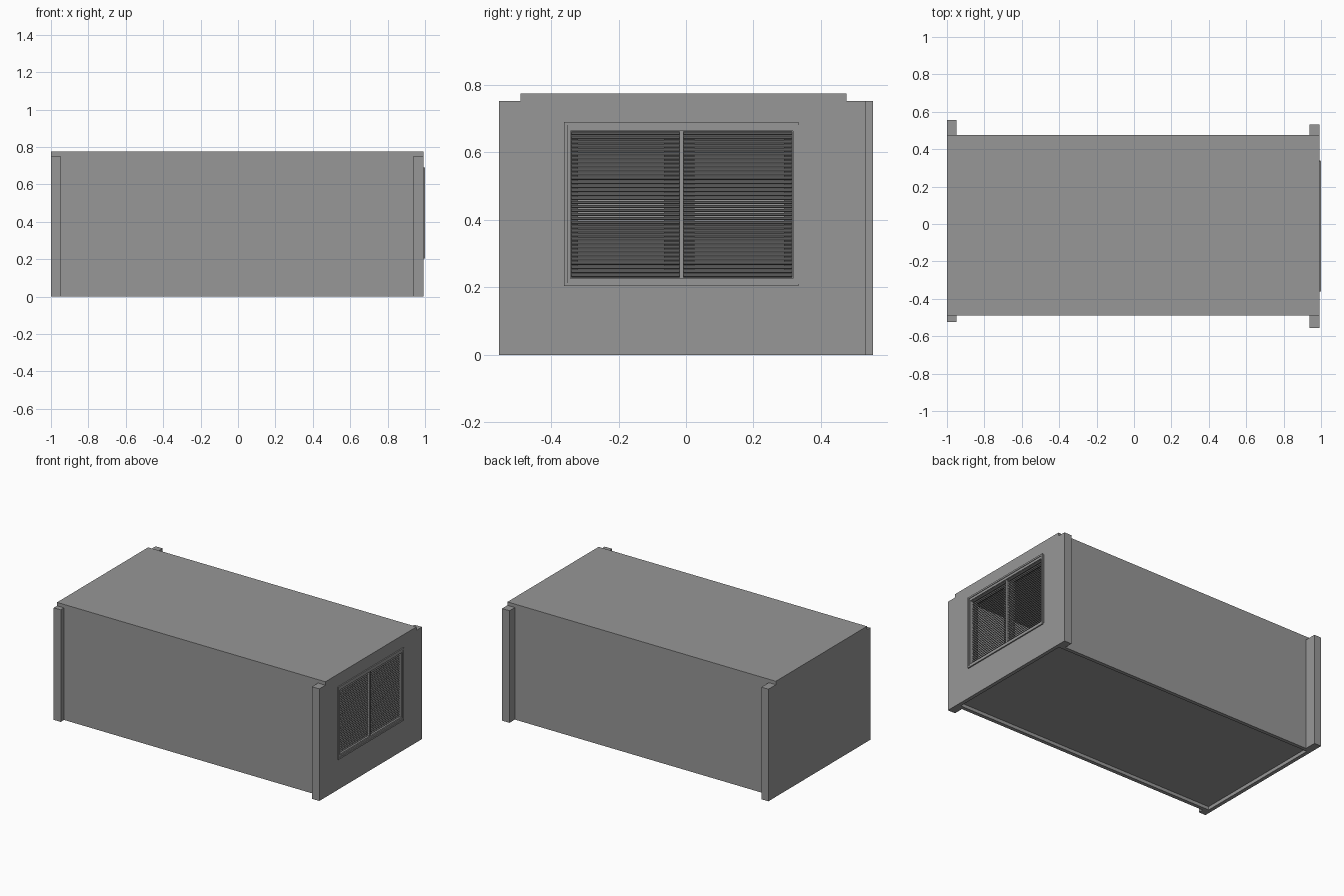
import bpy, bmesh
from math import radians
from mathutils import Matrix, Vector

if "Cube" in bpy.data.objects:
    bpy.data.objects.remove(bpy.data.objects["Cube"])


def material(name, v):
    m = bpy.data.materials.new(name)
    m.diffuse_color = (v, v, v, 1)
    m.use_nodes = True
    m.node_tree.nodes["Principled BSDF"].inputs["Base Color"].default_value = m.diffuse_color
    return m


GREY = material("mid_grey", 0.31)
DARK = material("dark_grey", 0.1)


def finish(name, bm, mat=GREY):
    bmesh.ops.recalc_face_normals(bm, faces=bm.faces)
    me = bpy.data.meshes.new(name)
    bm.to_mesh(me)
    bm.free()
    me.materials.append(mat)
    ob = bpy.data.objects.new(name, me)
    bpy.context.collection.objects.link(ob)
    return ob


def add_box(bm, x, y, z, tilt=0.0):
    c = Vector(((x[0] + x[1]) / 2, (y[0] + y[1]) / 2, (z[0] + z[1]) / 2))
    s = (x[1] - x[0], y[1] - y[0], z[1] - z[0], 1)
    m = Matrix.Translation(c) @ Matrix.Rotation(tilt, 4, 'Y') @ Matrix.Diagonal(s)
    bmesh.ops.create_cube(bm, size=1, matrix=m)


def box(name, x, y, z):
    bm = bmesh.new()
    add_box(bm, x, y, z)
    return finish(name, bm)


def frame(name, x, outer, inner):
    """Rectangular ring facing +x; outer and inner are (y0, y1, z0, z1)."""
    bm = bmesh.new()
    rings = []
    for r, px in ((outer, x[0]), (outer, x[1]), (inner, x[1]), (inner, x[0])):
        y0, y1, z0, z1 = r
        rings.append([bm.verts.new((px, y, z))
                      for y, z in ((y0, z0), (y1, z0), (y1, z1), (y0, z1))])
    for k in range(4):
        a, b = rings[k], rings[(k + 1) % 4]
        for i in range(4):
            j = (i + 1) % 4
            bm.faces.new((a[i], a[j], b[j], b[i]))
    return finish(name, bm)


# Hollow room shell: box with its underside inset and pushed up
bm = bmesh.new()
add_box(bm, (-1, 0.992), (-0.49, 0.476), (0, 0.775))
bm.normal_update()
bottom = min(bm.faces, key=lambda f: f.normal.z)
bmesh.ops.inset_region(bm, faces=[bottom], thickness=0.035)
pushed = bmesh.ops.extrude_face_region(bm, geom=[bottom])
bmesh.ops.translate(bm, vec=(0, 0, 0.74),
                    verts=[v for v in pushed["geom"] if isinstance(v, bmesh.types.BMVert)])
if bottom.is_valid:
    bmesh.ops.delete(bm, geom=[bottom], context='FACES_ONLY')
shell = finish("room_shell", bm)

# Window opening cut through the end wall
cutter = box("window_cutter", (0.9, 1.1), (-0.345, 0.32), (0.222, 0.668))
cutter.hide_render = True
mod = shell.modifiers.new("window_opening", 'BOOLEAN')
mod.operation = 'DIFFERENCE'
mod.solver = 'EXACT'
mod.object = cutter
bpy.context.view_layer.objects.active = shell
bpy.ops.object.modifier_apply(modifier=mod.name)
bpy.data.objects.remove(cutter)

# Recessed floor slab
box("floor", (-0.97, 0.96), (-0.46, 0.445), (0.018, 0.035))

# Corner columns, each standing proud of the long walls
for name, x, y in (("front_left_column", (-1, -0.948), (-0.525, -0.49)),
                   ("back_left_column", (-1, -0.948), (0.476, 0.555)),
                   ("front_right_column", (0.937, 0.992), (-0.555, -0.49)),
                   ("back_right_column", (0.937, 0.992), (0.476, 0.533))):
    box(name, x, y, (0, 0.752))

# Stepped window surround and central mullion
frame("window_backing_frame", (0.985, 0.996), (-0.35, 0.34, 0.21, 0.682),
      (-0.342, 0.317, 0.227, 0.664))
frame("window_outer_trim", (0.986, 1.0), (-0.362, 0.334, 0.204, 0.691),
      (-0.352, 0.325, 0.215, 0.68))
frame("window_inner_trim", (0.955, 0.99), (-0.351, 0.324, 0.216, 0.679),
      (-0.34, 0.314, 0.23, 0.662))
box("window_mullion", (0.955, 0.99), (-0.02, -0.007), (0.23, 0.662))

# Two louvred bays with a sash frame behind each
for side, bay, sash in (("left", (-0.34, -0.02), (-0.32, -0.065)),
                        ("right", (-0.007, 0.314), (0.025, 0.29))):
    bm = bmesh.new()
    count = 36
    pitch = (0.662 - 0.23) / count
    for i in range(count):
        z = 0.23 + pitch * (i + 0.5)
        add_box(bm, (0.967, 0.981), bay, (z - 0.001, z + 0.001), radians(35))
    finish(side + "_louvres", bm, DARK)
    frame(side + "_sash", (0.953, 0.964), (bay[0], bay[1], 0.225, 0.666),
          (sash[0], sash[1], 0.245, 0.646))
